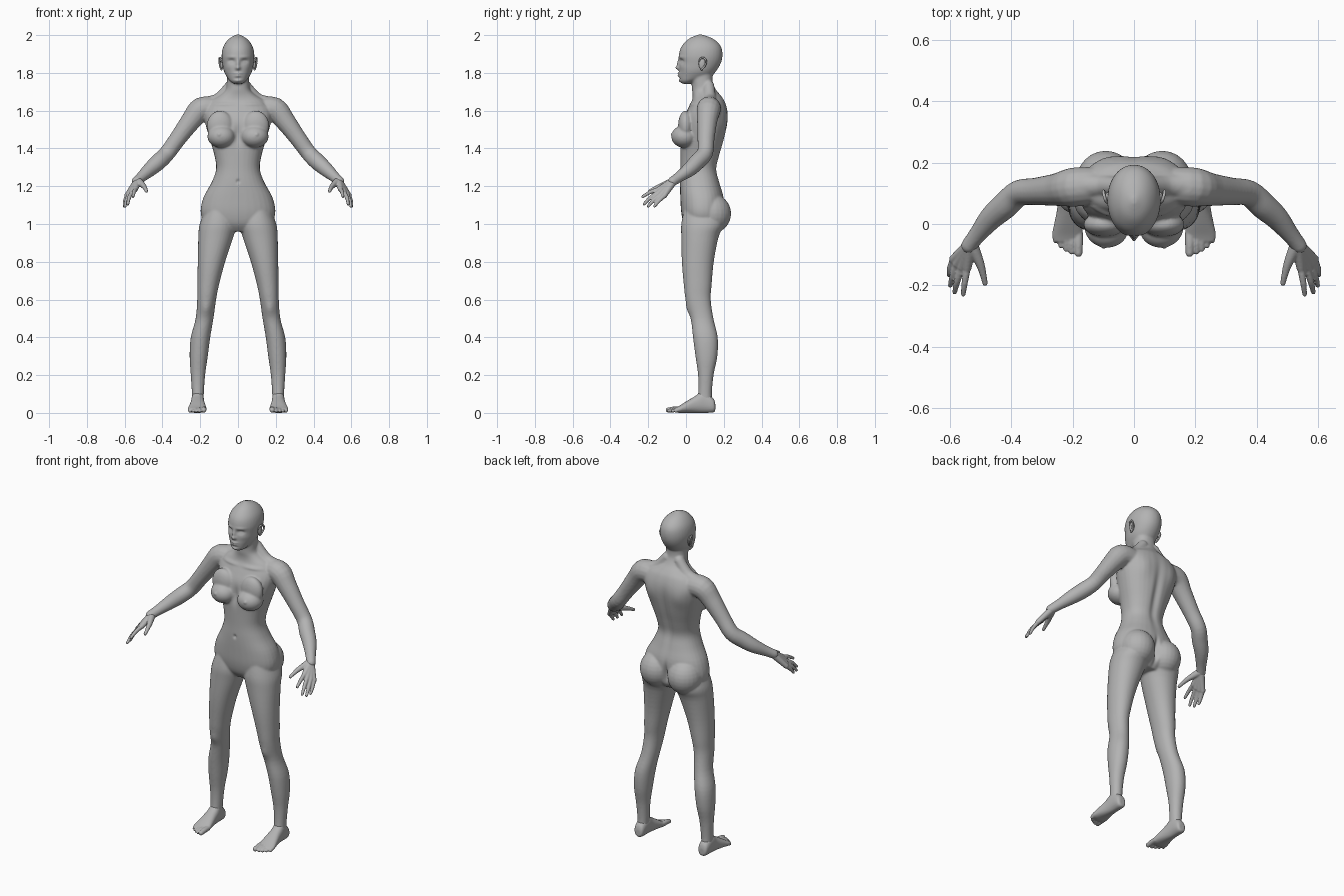
import bpy, bmesh, math
from mathutils import Vector, Matrix

cube = bpy.data.objects.get("Cube")
if cube:
    bpy.data.objects.remove(cube)

skin = bpy.data.materials.new("plain grey")
skin.use_nodes = True
skin.diffuse_color = (0.45, 0.45, 0.45, 1)
skin.node_tree.nodes["Principled BSDF"].inputs["Base Color"].default_value = skin.diffuse_color


def smooth_rows(rows, steps=4):
    """Catmull-Rom interpolation of a list of tuples."""
    pts = [Vector(r) for r in rows]
    pts = [pts[0]] + pts + [pts[-1]]
    out = []
    for a, b, c, d in zip(pts, pts[1:], pts[2:], pts[3:]):
        for i in range(steps):
            t = i / steps
            out.append(b + (c - a) * (t / 2) + (a * 2 - b * 5 + c * 4 - d) * (t * t / 2)
                       + (b * 3 - a - c * 3 + d) * (t ** 3 / 2))
    return out + [pts[-1]]


def bridge(bm, rings):
    """Closed skin over a list of point rings."""
    loops = [[bm.verts.new(p) for p in ring] for ring in rings]
    faces = [bm.faces.new(loops[0]), bm.faces.new(loops[-1])]
    for lo, hi in zip(loops, loops[1:]):
        for i in range(len(lo)):
            j = (i + 1) % len(lo)
            faces.append(bm.faces.new((lo[i], lo[j], hi[j], hi[i])))
    bmesh.ops.recalc_face_normals(bm, faces=faces)


def loft(bm, rows, side=1, along_y=False, power=0.88, count=32):
    """Rows of (position, x low, x high, depth low, depth high)."""
    rings = []
    for t, x0, x1, d0, d1 in smooth_rows(rows):
        ring = []
        for i in range(count):
            a = math.tau * i / count
            c, s = [math.copysign(abs(f) ** power, f) for f in (math.cos(a), math.sin(a))]
            x = side * ((x0 + x1) / 2 + c * (x1 - x0) / 2)
            d = (d0 + d1) / 2 + s * (d1 - d0) / 2
            ring.append((x, t, d) if along_y else (x, d, t))
        rings.append(ring)
    bridge(bm, rings)


def ball(bm, centre, size, side=1):
    m = Matrix.Translation((centre[0] * side, centre[1], centre[2])) @ Matrix.Diagonal((*size, 1))
    bmesh.ops.create_uvsphere(bm, u_segments=24, v_segments=14, radius=1, matrix=m)


def tube(bm, rows, side=1, count=16):
    """Round limb through rows of (x, y, z, radius), with rounded ends."""
    rows = smooth_rows(rows)
    pts = [Vector((r[0] * side, r[1], r[2])) for r in rows]
    rings = []
    for i, p in enumerate(pts):
        way = pts[min(i + 1, len(pts) - 1)] - pts[max(i - 1, 0)]
        turn = way.to_track_quat('Z', 'X')
        rings.append([p + turn @ Vector((math.cos(math.tau * k / count),
                                         math.sin(math.tau * k / count), 0)) * rows[i][3]
                      for k in range(count)])
    bridge(bm, rings)
    for p, r in ((pts[0], rows[0][3]), (pts[-1], rows[-1][3])):
        ball(bm, p, (r, r, r))


def finish(name, bm, voxel=0, relax=0):
    mesh = bpy.data.meshes.new(name)
    bm.to_mesh(mesh)
    bm.free()
    obj = bpy.data.objects.new(name, mesh)
    bpy.context.collection.objects.link(obj)
    if voxel:
        fuse = obj.modifiers.new("fuse", 'REMESH')
        fuse.mode, fuse.voxel_size = 'VOXEL', voxel
        soft = obj.modifiers.new("soften", 'SMOOTH')
        soft.factor, soft.iterations = 0.5, relax
        deps = bpy.context.evaluated_depsgraph_get()
        obj.data = bpy.data.meshes.new_from_object(obj.evaluated_get(deps))
        obj.modifiers.clear()
    obj.data.materials.clear()
    obj.data.materials.append(skin)
    obj.data.polygons.foreach_set("use_smooth", [True] * len(obj.data.polygons))
    obj.data.update()
    return obj


def sculpt(obj, touches):
    """Soft pushes along y: (on front, x, z, x reach, z reach, amount)."""
    for v in obj.data.vertices:
        x, y, z = v.co
        for front, cx, cz, rx, rz, push in touches:
            if (y < 0.06) == front:
                q = ((abs(x) - cx) / rx) ** 2 + ((z - cz) / rz) ** 2
                if q < 8:
                    v.co.y += push * math.exp(-q)
    obj.data.update()


# Body: trunk, neck, head and limbs fused into one skin
body = bmesh.new()
trunk = [(.96, .1, .02, .15), (1.0, .17, -.01, .19), (1.06, .198, -.025, .2), (1.14, .183, -.03, .2),
         (1.22, .14, -.032, .178), (1.29, .116, -.03, .163), (1.36, .124, -.03, .178),
         (1.45, .15, -.03, .203), (1.54, .175, -.02, .22), (1.6, .18, .005, .22),
         (1.65, .15, .03, .205), (1.68, .1, .035, .185), (1.71, .066, .032, .16),
         (1.75, .06, .03, .142), (1.8, .06, .02, .142)]
loft(body, [(z, -w, w, f, b) for z, w, f, b in trunk])
skull = [(1.742, .022, -.018, .02), (1.757, .043, -.033, .06), (1.78, .06, -.038, .13),
         (1.81, .075, -.037, .16), (1.85, .083, -.037, .184), (1.89, .087, -.038, .193),
         (1.93, .081, -.029, .189), (1.96, .066, -.008, .17), (1.985, .042, .022, .135),
         (2.003, .008, .065, .085)]
loft(body, [(z, -w, w, f, b) for z, w, f, b in skull], power=.96)
leg = [(1.08, .03, .17, -.01, .18), (1.0, .008, .203, -.025, .2), (.93, .025, .21, -.025, .172),
       (.8, .068, .213, -.022, .147), (.68, .1, .215, -.012, .136), (.6, .116, .216, -.002, .131),
       (.5, .13, .224, .025, .145), (.4, .147, .25, .037, .168), (.3, .16, .256, .05, .166),
       (.2, .174, .25, .064, .146), (.1, .181, .244, .064, .137), (.04, .183, .245, .05, .142)]
arm = [(.12, .125, 1.61, .06), (.195, .12, 1.607, .064), (.25, .112, 1.545, .054),
       (.32, .106, 1.45, .045), (.375, .1, 1.375, .043), (.42, .06, 1.33, .044),
       (.465, .02, 1.29, .039), (.51, -.035, 1.25, .029), (.537, -.07, 1.226, .026)]
for side in (1, -1):
    loft(body, leg, side, power=.95)
    tube(body, arm, side)
    ball(body, (.088, -.008, 1.463), (.074, .07, .06), side)
    ball(body, (.095, -.002, 1.52), (.07, .04, .08), side)
    ball(body, (.092, .135, 1.055), (.098, .104, .105), side)
    tube(body, [(.04, .12, 1.73, .03), (.1, .125, 1.66, .035), (.17, .125, 1.63, .045)], side)
figure = finish("body", body, .0055, 8)

sculpt(figure, [
    # nose, sockets, lids, brows, cheeks, lips, mouth line, chin
    (True, 0, 1.848, .009, .022, -.012), (True, 0, 1.826, .013, .01, -.016),
    (True, .034, 1.862, .018, .011, .014), (True, .034, 1.859, .011, .005, -.006),
    (True, .036, 1.884, .025, .007, -.004), (True, .05, 1.83, .02, .015, -.003),
    (True, 0, 1.797, .019, .005, -.009), (True, 0, 1.784, .015, .004, -.008),
    (True, 0, 1.77, .02, .006, .005), (True, 0, 1.757, .018, .01, -.006),
    # collar bones, breastbone, nipples, navel, knees
    (True, .08, 1.635, .06, .01, -.006), (True, 0, 1.47, .018, .05, .012),
    (True, .1, 1.475, .008, .008, -.006), (True, 0, 1.225, .008, .01, .009),
    (True, .168, .55, .025, .035, -.008),
    # spine, shoulder blades, cleft
    (False, 0, 1.4, .022, .17, -.012), (False, .1, 1.54, .045, .06, .008),
    (False, 0, 1.05, .012, .06, -.025),
])

knuckles = [((.543, -.142, 1.185), (.551, -.19, 1.168), (.556, -.229, 1.145)),
            ((.56, -.14, 1.17), (.576, -.188, 1.14), (.584, -.222, 1.105)),
            ((.576, -.13, 1.158), (.591, -.172, 1.125), (.598, -.2, 1.094)),
            ((.588, -.115, 1.15), (.599, -.146, 1.12), (.602, -.166, 1.095))]
sole = [(.155, .195, .23, .012, .05), (.142, .184, .243, .002, .08), (.09, .18, .247, 0, .115),
        (.05, .177, .25, 0, .09), (0, .17, .26, 0, .06), (-.035, .166, .267, 0, .038),
        (-.058, .172, .262, .004, .026)]
toes = [(.181, -.094, .015), (.203, -.09, .011), (.221, -.082, .01), (.238, -.07, .01), (.255, -.054, .01)]

for side, label in ((1, "left"), (-1, "right")):
    # Hand: palm rays, fingers and thumb
    hand = bmesh.new()
    for base, mid, tip in knuckles:
        heel = Vector((.532, -.065, 1.228)).lerp(Vector(base), .15)
        tube(hand, [(*heel, .02), (*base, .0145)], side)
        tube(hand, [(*base, .012), (*mid, .0105), (*tip, .008)], side)
    tube(hand, [(.528, -.07, 1.225, .022), (.503, -.125, 1.205, .015),
                (.491, -.165, 1.188, .011), (.485, -.193, 1.174, .009)], side)
    finish(label + "_hand", hand, .004, 3)

    # Foot with five toes
    foot = bmesh.new()
    loft(foot, sole, side, along_y=True)
    for x, y, r in toes:
        tube(foot, [(x, -.03, .02, r), (x, y + .03, .019, r), (x, y, r, r * .9)], side, 12)
    finish(label + "_foot", foot, .004, 3)

    # Ear: rim around a shallow bowl
    ear = bmesh.new()
    ball(ear, (.086, .085, 1.848), (.009, .018, .03), side)
    rim = [(.088, .07, 1.86, .004), (.093, .078, 1.877, .005), (.098, .096, 1.878, .005),
           (.099, .107, 1.86, .005), (.095, .1, 1.838, .005), (.088, .083, 1.819, .006)]
    tube(ear, rim, side, 10)
    finish(label + "_ear", ear)
